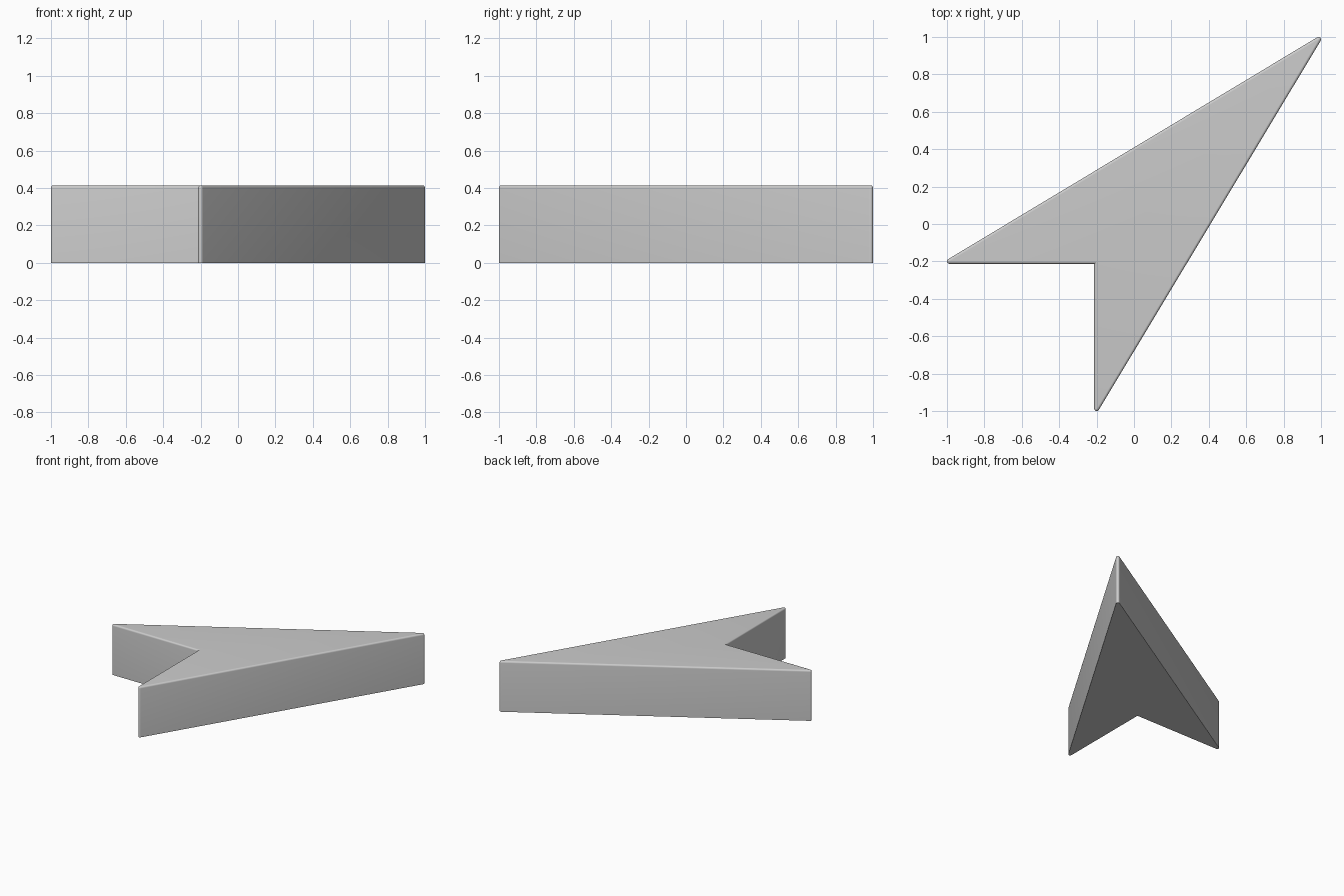
import bpy, bmesh
from math import atan2, cos, sin, pi

if "Cube" in bpy.data.objects:
    bpy.data.objects.remove(bpy.data.objects["Cube"])

R, H = 0.0135, 0.414        # rounding radius and height
INNER, OUTER = -0.1995, 1 - R
SIDE = atan2(-(OUTER - INNER), 2 * OUTER)   # normal angle of the long right edge
STEPS = 8


def outline(r):
    """Arrowhead contour with its three points rounded by r and a sharp notch."""
    corners = [
        ((INNER, -OUTER), pi, 2 * pi + SIDE),            # front point
        ((OUTER, OUTER), SIDE, pi / 2 - SIDE),           # main tip
        ((-OUTER, INNER), pi / 2 - SIDE, 1.5 * pi),      # left point
    ]
    pts = []
    for (cx, cy), a, b in corners:
        for i in range(STEPS + 1):
            t = a + (b - a) * i / STEPS
            pts.append((cx + r * cos(t), cy + r * sin(t)))
    pts.append((INNER - r, INNER - r))                   # notch
    return pts


# Stack contours: straight walls, then a rounded top rim
levels = [(R, 0.0)]
for i in range(6):
    a = i / 5 * pi / 2
    levels.append((R * cos(a), H - R + R * sin(a)))

bm = bmesh.new()
rings = [[bm.verts.new((x, y, z)) for x, y in outline(r)] for r, z in levels]
n = len(rings[0])
for low, high in zip(rings, rings[1:]):
    for i in range(n):
        j = (i + 1) % n
        bm.faces.new((low[i], low[j], high[j], high[i]))
bm.faces.new(rings[0][::-1])
bm.faces.new(rings[-1])
bmesh.ops.remove_doubles(bm, verts=bm.verts, dist=1e-5)
bmesh.ops.recalc_face_normals(bm, faces=bm.faces)

mesh = bpy.data.meshes.new("arrowhead")
bm.to_mesh(mesh)
bm.free()
arrow = bpy.data.objects.new("arrowhead", mesh)
bpy.context.collection.objects.link(arrow)

# Smooth rounding, crisp flat edges
bpy.context.view_layer.objects.active = arrow
arrow.select_set(True)
bpy.ops.object.shade_smooth_by_angle(angle=pi / 6)
